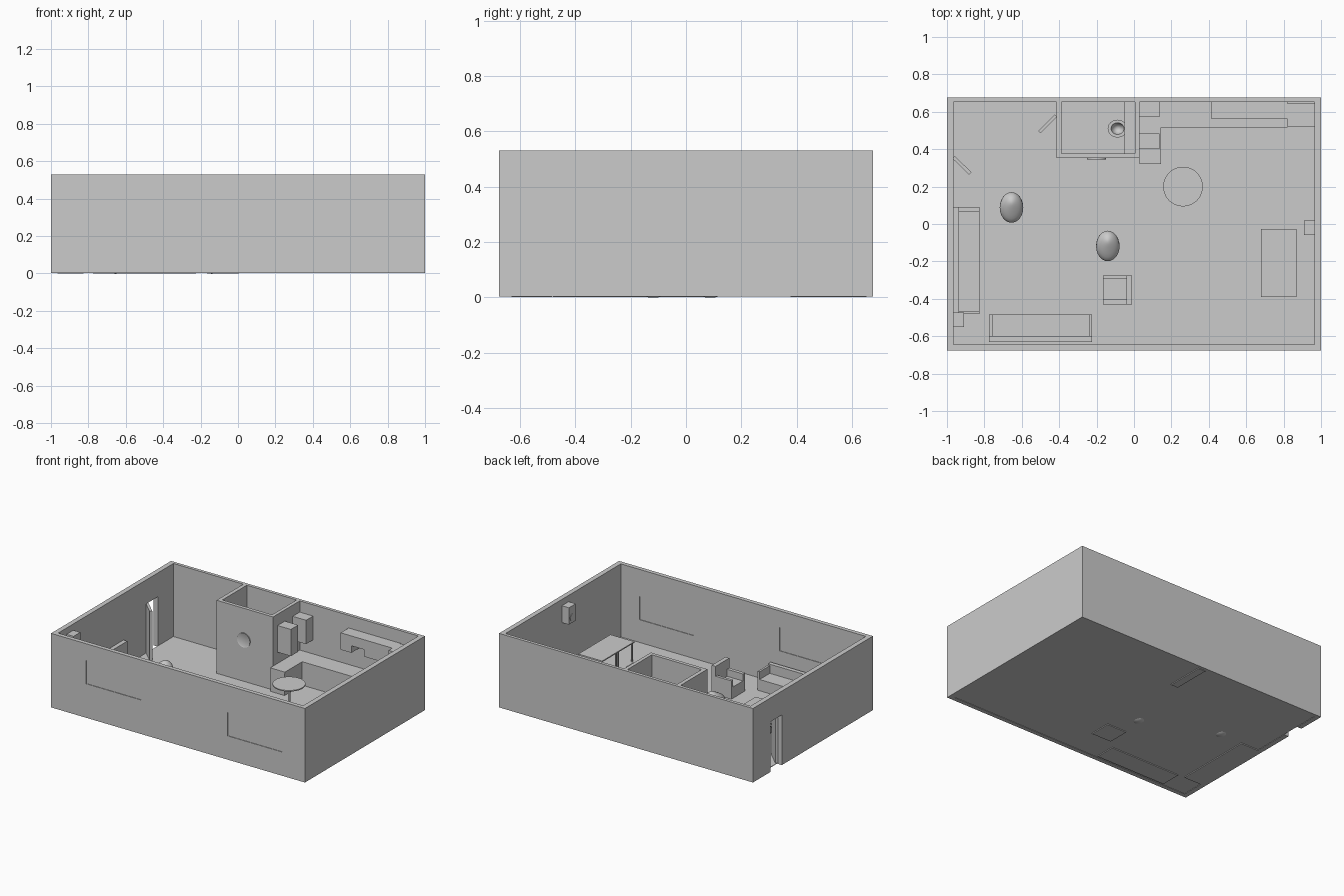
import bpy, bmesh, math
from mathutils import Matrix, Vector

if "Cube" in bpy.data.objects:
    bpy.data.objects.remove(bpy.data.objects["Cube"])


def finish(name, bm):
    me = bpy.data.meshes.new(name)
    bm.to_mesh(me)
    bm.free()
    ob = bpy.data.objects.new(name, me)
    bpy.context.collection.objects.link(ob)
    return ob


def add_box(bm, x0, x1, y0, y1, z0, z1):
    m = Matrix.Translation(((x0 + x1) / 2, (y0 + y1) / 2, (z0 + z1) / 2))
    m = m @ Matrix.Diagonal((x1 - x0, y1 - y0, z1 - z0, 1))
    bmesh.ops.create_cube(bm, size=1, matrix=m)


def boxes(name, *dims):
    bm = bmesh.new()
    for d in dims:
        add_box(bm, *d)
    return finish(name, bm)


def cut(ob, *dims):
    for d in dims:
        c = boxes("cutter", d)
        c.hide_render = True
        mod = ob.modifiers.new("cut", 'BOOLEAN')
        mod.operation = 'DIFFERENCE'
        mod.solver = 'EXACT'
        mod.object = c
        bpy.context.view_layer.objects.active = ob
        bpy.ops.object.modifier_apply(modifier="cut")
        bpy.data.objects.remove(c)


def lathe(name, profile, loc, scale=(1, 1), steps=32):
    # revolve an (r, z) profile about a vertical axis
    bm = bmesh.new()
    vs = [bm.verts.new((r, 0, z)) for r, z in profile]
    es = [bm.edges.new(p) for p in zip(vs, vs[1:])]
    bmesh.ops.spin(bm, geom=vs + es, cent=(0, 0, 0), axis=(0, 0, 1),
                   angle=math.tau, steps=steps)
    bmesh.ops.remove_doubles(bm, verts=bm.verts, dist=1e-5)
    bmesh.ops.recalc_face_normals(bm, faces=bm.faces)
    for v in bm.verts:
        v.co.x *= scale[0]
        v.co.y *= scale[1]
    ob = finish(name, bm)
    ob.location = loc
    smooth(ob)
    return ob


def smooth(ob):
    bpy.ops.object.select_all(action='DESELECT')
    ob.select_set(True)
    bpy.context.view_layer.objects.active = ob
    bpy.ops.object.shade_smooth_by_angle(angle=math.radians(40))


H, FB, F = 0.53, 0.003, 0.01
DOOR_H = 0.36

# outer walls with windows and entrance
walls = boxes("outer_walls", (-1, 1, -.675, .675, FB, H))
windows = [(-.723, -.285, .245, .41), (.391, .818, .172, .338)]
cut(walls, (-.965, .965, -.645, .652, -.1, .7),
    (-1.1, -.9, .35, .48, -.1, DOOR_H),
    *[(a, b, -.8, -.6, c, d) for a, b, c, d in windows])
for i, (a, b, c, d) in enumerate(windows):
    boxes(f"window_pane_{i}", (a, b, -.671, -.649, c, d))
boxes("floor", (-.966, .966, -.646, .653, FB + .003, F))

# bathroom walls, with doorway in the left one
bath = boxes("bathroom_walls", (-.415, .03, .352, .653, F, H))
cut(bath, (-.387, .005, .377, .7, -.1, .7),
    (-.5, -.3, .46, .585, -.1, DOOR_H))


# open door leaves
def door(name, hinge, angle):
    ob = boxes(name, (0, .125, -.009, .009, F, DOOR_H))
    ob.location = (*hinge, 0)
    ob.rotation_euler.z = angle


door("entrance_door", (-.965, .357), math.radians(-44))
door("bathroom_door", (-.417, .58), math.radians(-135))

# bathroom ledge, toilet and round wall clock
boxes("bathroom_ledge", (-.05, .005, .377, .652, 0, .19))
lathe("toilet_bowl", [(0, F), (.025, F), (.025, .04), (.045, .085), (.05, .1),
                      (.033, .1), (.025, .07), (0, .05)],
      (-.088, .51, 0), (1.05, .95))
bm = bmesh.new()
rot = Matrix.Translation((-.2, .35, .305)) @ Matrix.Rotation(math.pi / 2, 4, 'X')
bmesh.ops.create_cone(bm, cap_ends=True, segments=32, radius1=.051, radius2=.051,
                      depth=.008, matrix=rot)
rim = [f for f in bm.faces if f.normal.y < -.9]
bmesh.ops.inset_region(bm, faces=rim, thickness=.006)
bmesh.ops.translate(bm, verts=list({v for f in rim for v in f.verts}), vec=(0, .003, 0))
smooth(finish("wall_clock", bm))

# sofas and armchair: base, back, arms
boxes("side_sofa", (-.965, -.825, -.465, .09, 0, .09),
      (-.965, -.935, -.48, .09, 0, .2),
      (-.965, -.825, -.48, -.465, 0, .14),
      (-.965, -.825, .066, .09, 0, .1))
boxes("front_sofa", (-.755, -.24, -.62, -.485, 0, .09),
      (-.775, -.225, -.63, -.6, 0, .155),
      (-.775, -.755, -.6, -.485, 0, .145), (-.24, -.225, -.6, -.485, 0, .145))
boxes("armchair", (-.165, -.03, -.41, -.29, 0, .09),
      (-.04, -.01, -.43, -.275, 0, .21),
      (-.165, -.04, -.43, -.405, 0, .14), (-.165, -.04, -.295, -.275, 0, .14))
boxes("rug", (-.69, -.28, -.385, -.108, F, .016))

# bean bags
for i, (x, y) in enumerate([(-.655, .088), (-.14, -.118)]):
    bm = bmesh.new()
    bmesh.ops.create_uvsphere(bm, u_segments=24, v_segments=14, radius=1)
    for v in bm.verts:
        t = max(v.co.z, 0)
        k = 1 - .35 * t * t
        v.co = Vector((v.co.x * .063 * k, v.co.y * .081 * k + .02 * t,
                       .062 + v.co.z * .064 + .012 * t * v.co.y))
    bag = finish(f"bean_bag_{i}", bm)
    bag.location = (x, y, 0)
    smooth(bag)

# round dining table
lathe("round_table", [(0, F), (.045, F), (.045, .016), (.008, .02), (.008, .168),
                      (.106, .168), (.106, .176), (0, .176)], (.262, .2, 0), steps=40)

# pair of square desks on thin legs
for i, (y0, y1) in enumerate([(-.39, -.21), (-.21, -.028)]):
    legs = [(x, x + .01, y, y + .01, F, .142)
            for x in (.686, .854) for y in (y0 + .006, y1 - .016)]
    boxes(f"desk_{i}", (.68, .868, y0, y1, .142, .15), *legs)

# kitchen: counters, wall cabinets, fridge
boxes("kitchen_base", (.03, .14, .325, .652, F, .17), (.14, .82, .52, .652, F, .17))
boxes("countertop", (.03, .145, .32, .652, .17, .18), (.145, .822, .515, .652, .17, .18))
boxes("wall_cabinets", (.03, .135, .402, .484, .26, .45), (.03, .135, .573, .652, .28, .45))
boxes("back_cabinets", (.415, .822, .562, .652, .37, .44), (.415, .5, .562, .652, .32, .37),
      (.6, .822, .562, .652, .32, .37))
boxes("fridge", (.822, .965, .52, .645, F, .44))

# boxy wall speakers with round cones
for i, (x0, x1, y, s) in enumerate([(.91, .965, -.02, -1), (-.965, -.91, -.512, 1)]):
    bm = bmesh.new()
    add_box(bm, x0, x1, y - .038, y + .038, .365, .485)
    m = Matrix.Translation((x0 if s < 0 else x1, y, .405)) @ Matrix.Rotation(math.pi / 2, 4, 'Y')
    bmesh.ops.create_cone(bm, cap_ends=True, segments=24, radius1=.024, radius2=.024,
                          depth=.004, matrix=m)
    smooth(finish(f"wall_speaker_{i}", bm))
